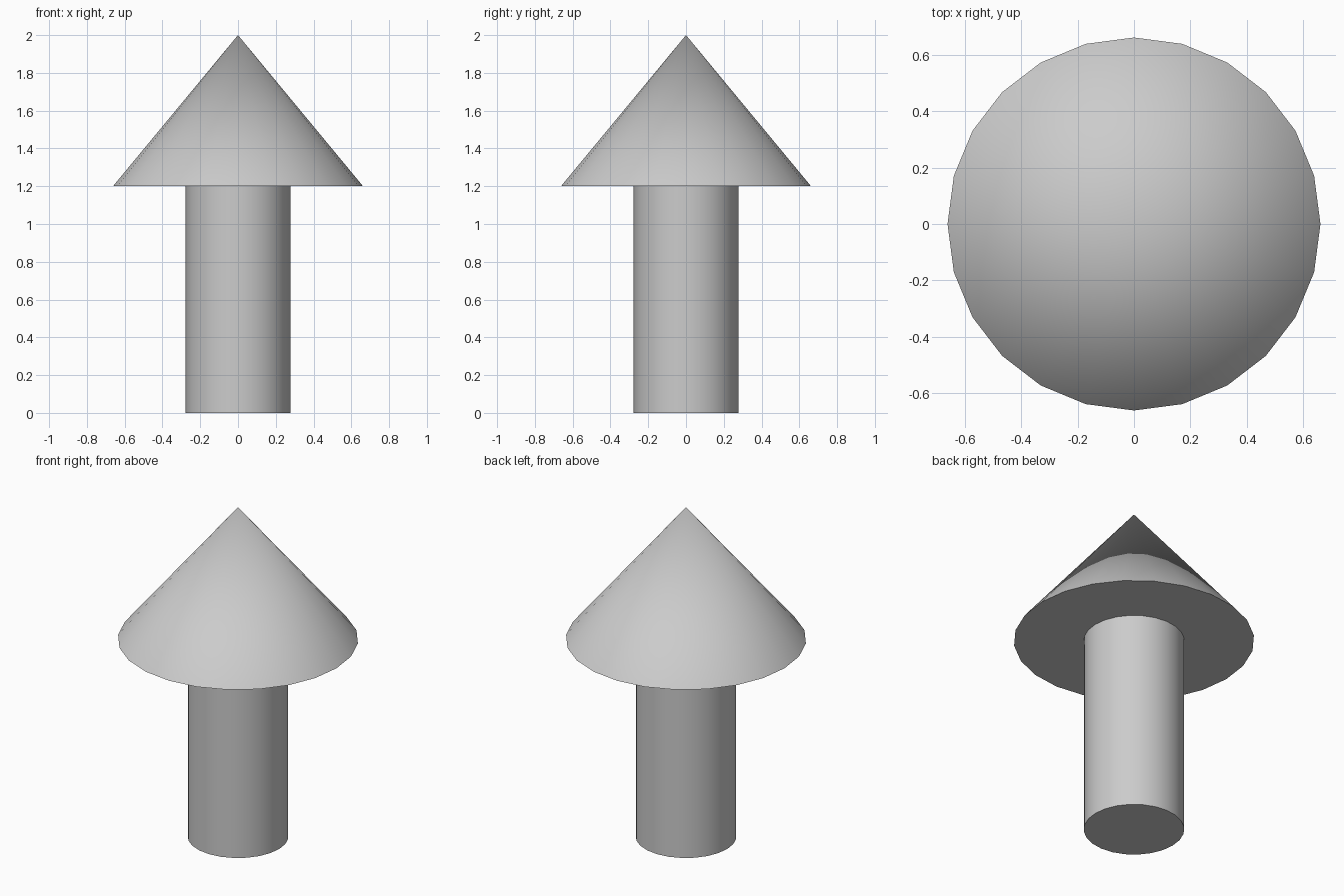
import bpy
import math

if "Cube" in bpy.data.objects:
    bpy.data.objects.remove(bpy.data.objects["Cube"])

SIDES = 24


def smooth(name):
    obj = bpy.context.object
    obj.name = name
    bpy.ops.object.shade_smooth_by_angle(angle=math.radians(30))


# Round shaft standing on the ground
bpy.ops.mesh.primitive_cylinder_add(vertices=SIDES, radius=0.277, depth=1.2,
                                    location=(0, 0, 0.6))
smooth("shaft")

# Wide conical head with a closed underside
bpy.ops.mesh.primitive_cone_add(vertices=SIDES, radius1=0.662, radius2=0, depth=0.8,
                                location=(0, 0, 1.6))
smooth("cone_head")
